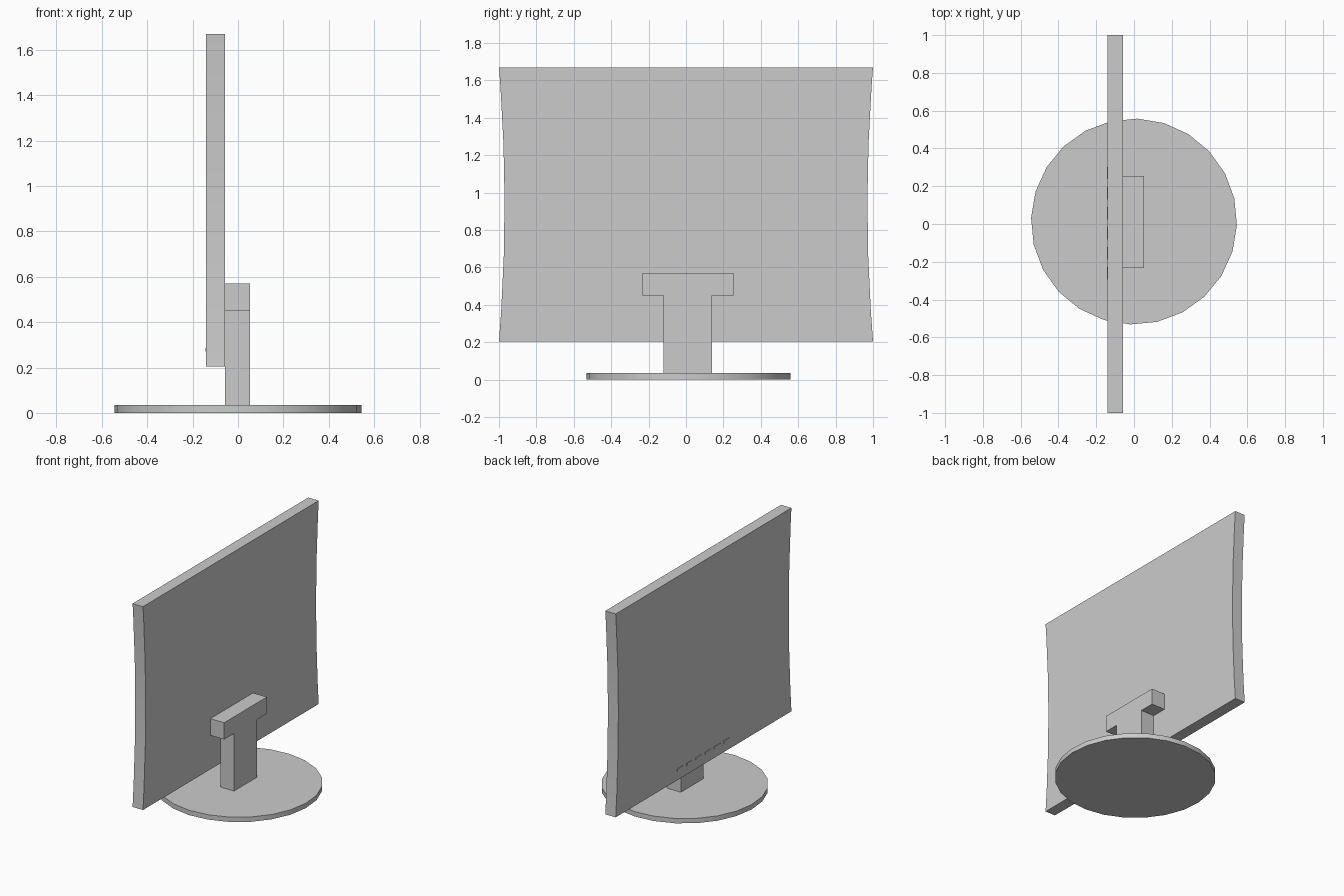
import bpy, bmesh, math
from mathutils import Matrix, Vector

cube = bpy.data.objects.get("Cube")
if cube:
    bpy.data.objects.remove(cube, do_unlink=True)

grey = bpy.data.materials.new("plain grey")
grey.use_nodes = True
COLOUR = (0.6, 0.6, 0.6, 1)
grey.diffuse_color = COLOUR
grey.node_tree.nodes["Principled BSDF"].inputs["Base Color"].default_value = COLOUR


def finish(bm, name):
    """Turn a bmesh into a named, shaded object."""
    bmesh.ops.recalc_face_normals(bm, faces=bm.faces)
    mesh = bpy.data.meshes.new(name)
    bm.to_mesh(mesh)
    bm.free()
    mesh.materials.append(grey)
    obj = bpy.data.objects.new(name, mesh)
    bpy.context.collection.objects.link(obj)
    bpy.ops.object.select_all(action='DESELECT')
    obj.select_set(True)
    bpy.context.view_layer.objects.active = obj
    bpy.ops.object.shade_smooth_by_angle(angle=math.radians(30))
    return obj


def push(bm, faces, dx):
    """Extrude faces along x and return the new ones."""
    out = bmesh.ops.extrude_face_region(bm, geom=faces)["geom"]
    verts = [g for g in out if isinstance(g, bmesh.types.BMVert)]
    bmesh.ops.translate(bm, verts=verts, vec=(dx, 0, 0))
    return [g for g in out if isinstance(g, bmesh.types.BMFace)]


def box(name, lo, hi):
    bm = bmesh.new()
    lo, hi = Vector(lo), Vector(hi)
    bmesh.ops.create_cube(bm, size=1, matrix=Matrix.Translation((lo + hi) / 2)
                          @ Matrix.Diagonal((*(hi - lo), 1)))
    return finish(bm, name)


SCREEN_X, BACK_X = -0.14, -0.057
MID_Y = 0.01

# Round base plate
bm = bmesh.new()
bmesh.ops.create_cone(bm, cap_ends=True, segments=24, radius1=0.545, radius2=0.545, depth=0.035,
                      matrix=Matrix.Translation((0, MID_Y + 0.003, 0.0175))
                      @ Matrix.Rotation(math.radians(-2), 4, 'Z'))
finish(bm, "base_plate")

# T-shaped stand, one profile extruded in x
half = [(0.13, 0.035), (0.13, 0.45), (0.243, 0.45), (0.243, 0.57)]
profile = half + [(-y, z) for y, z in reversed(half)]
bm = bmesh.new()
face = bm.faces.new([bm.verts.new((BACK_X, MID_Y + y, z)) for y, z in profile])
push(bm, [face], 0.053 - BACK_X)
finish(bm, "stand")

# Monitor panel with curved-in sides and a recessed screen
levels = [0.205, 0.37, 0.66, 0.96, 1.26, 1.56, 1.67]
bm = bmesh.new()
rows = []
for z in levels:
    edge = 0.97 + 0.03 * ((z - 0.9375) / 0.7325) ** 2
    rows.append([bm.verts.new((SCREEN_X, y, z)) for y in (-edge, -0.9, 0.9, edge)])
screen = []
for r, (low, high) in enumerate(zip(rows, rows[1:])):
    for c in range(3):
        f = bm.faces.new((low[c], low[c + 1], high[c + 1], high[c]))
        if c == 1 and 0 < r < len(levels) - 2:
            screen.append(f)
push(bm, bm.faces[:], BACK_X - SCREEN_X)
push(bm, screen, 0.022)
finish(bm, "monitor_panel")

# Row of buttons below the screen
for i in range(6):
    y = 0.27 - 0.106 * i
    box(f"button_{i + 1}", (SCREEN_X - 0.004, y - 0.033, 0.27),
        (SCREEN_X + 0.004, y + 0.033, 0.287))
